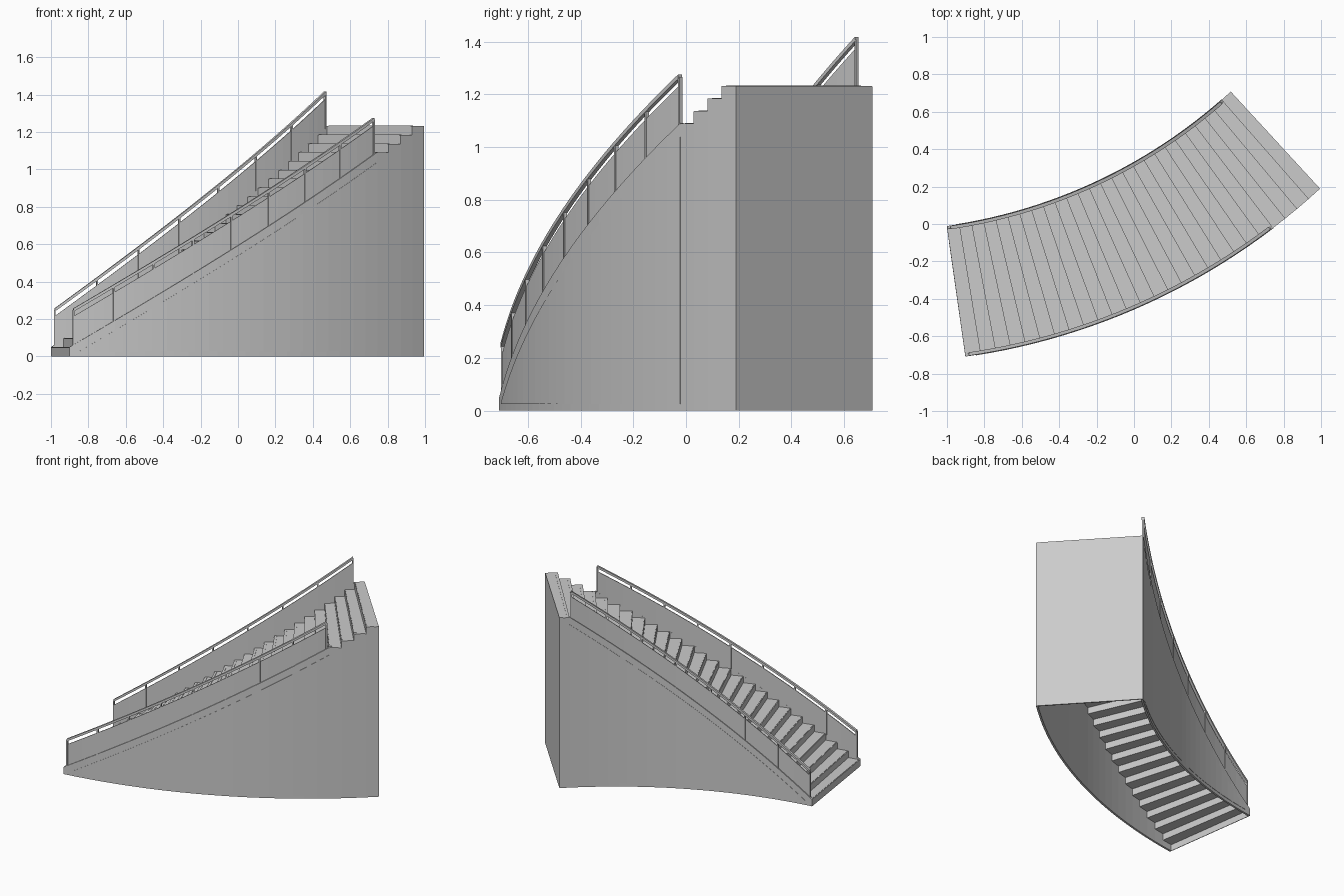
import bpy, bmesh, math

if "Cube" in bpy.data.objects:
    bpy.data.objects.remove(bpy.data.objects["Cube"])

# Plan layout: an arc swept about a far centre, angles measured from -y
CX, CY = -1.398, 2.791
R_IN, R_OUT = 2.83, 3.535
A0, A1 = 8.1, 42.6
STEPS, HEIGHT = 26, 1.23
DA, RISE = (A1 - A0) / STEPS, HEIGHT / STEPS

grey = bpy.data.materials.new("light_grey")
grey.diffuse_color = (0.6, 0.6, 0.6, 1)
grey.use_nodes = True
grey.node_tree.nodes["Principled BSDF"].inputs["Base Color"].default_value = grey.diffuse_color


def point(r, a, z):
    t = math.radians(a)
    return (CX + r * math.sin(t), CY - r * math.cos(t), z)


def nosing(a):
    return RISE + (a - A0) / DA * RISE


def spread(a, b, n):
    return [a + (b - a) * i / n for i in range(n + 1)]


def finish(name, bm):
    bmesh.ops.recalc_face_normals(bm, faces=bm.faces)
    mesh = bpy.data.meshes.new(name)
    bm.to_mesh(mesh)
    bm.free()
    mesh.materials.append(grey)
    obj = bpy.data.objects.new(name, mesh)
    bpy.context.collection.objects.link(obj)
    return obj


def curved_bars(name, ra, rb, runs):
    """Each run is a list of (angle, low z, high z) sections between two radii."""
    bm = bmesh.new()
    for run in runs:
        rings = [[bm.verts.new(point(r, a, z)) for r, z in
                  ((ra, lo), (rb, lo), (rb, hi), (ra, hi))] for a, lo, hi in run]
        for p, q in zip(rings, rings[1:]):
            for i in range(4):
                j = (i + 1) % 4
                bm.faces.new((p[i], p[j], q[j], q[i]))
        bm.faces.new(rings[0])
        bm.faces.new(rings[-1])
    return finish(name, bm)


# Folded sheet of risers and treads, open underneath
bm = bmesh.new()
profile = [(A0, 0)]
for i in range(STEPS):
    profile += [(A0 + i * DA, (i + 1) * RISE), (A0 + (i + 1) * DA, (i + 1) * RISE)]
rows = [[bm.verts.new(point(r, a, z)) for r in (R_IN + 0.002, R_OUT - 0.002)]
        for a, z in profile]
for p, q in zip(rows, rows[1:]):
    bm.faces.new((p[0], p[1], q[1], q[0]))
stairs = finish("stair_treads", bm)
solid = stairs.modifiers.new("thickness", 'SOLIDIFY')
solid.thickness = 0.004
solid.offset = 0

# Thin grip strip near the front of every tread
curved_bars("tread_strips", R_IN + 0.02, R_OUT - 0.02,
            [[(A0 + i * DA + d, (i + 1) * RISE, (i + 1) * RISE + 0.004)
              for d in (0.05, 0.3)] for i in range(STEPS)])

# Closing wall under the top step
curved_bars("end_wall", R_IN, R_OUT, [[(A1 - 0.15, 0, HEIGHT), (A1, 0, HEIGHT)]])

# side, wall face radius, inward direction, steps with railing, railing bays
for side, r, inward, count, bays in (("inner", R_IN, 1, 25, 7),
                                     ("outer", R_OUT, -1, 22, 8)):
    # Side wall: sloped below the railing, stepped beyond it
    a_end = A0 + count * DA
    runs = [[(a, 0, nosing(a) + 0.003) for a in spread(A0, a_end, count)]]
    for i in range(count, STEPS):
        z = (i + 1) * RISE
        runs.append([(A0 + i * DA, 0, z), (A0 + (i + 1) * DA, 0, z)])
    curved_bars(side + "_side_wall", r, r + inward * 0.014, runs)

    # Shallow facing panel on the side wall
    curved_bars(side + "_wall_panel", r - inward * 0.002, r + inward * 0.002,
                [[(a, 0.025, nosing(a) - 0.05) for a in spread(A0 + 0.9, a_end, count)]])

    # Railing: infill panel, posts and handrail
    b0, b1 = A0 + 0.36, a_end - 0.27
    mid = r + inward * 0.011
    angles = spread(b0, b1, bays * 4)
    curved_bars(side + "_railing_panel", mid - 0.003, mid + 0.003,
                [[(a, nosing(a) - 0.005, nosing(a) + 0.155) for a in angles]])
    curved_bars(side + "_railing_posts", mid - 0.007, mid + 0.007,
                [[(a + d, nosing(a) - 0.005, nosing(a) + 0.188) for d in (-0.08, 0.08)]
                 for a in spread(b0, b1, bays)])
    curved_bars(side + "_handrail", mid - 0.009, mid + 0.009,
                [[(a, nosing(a) + 0.18, nosing(a) + 0.197) for a in angles]])
